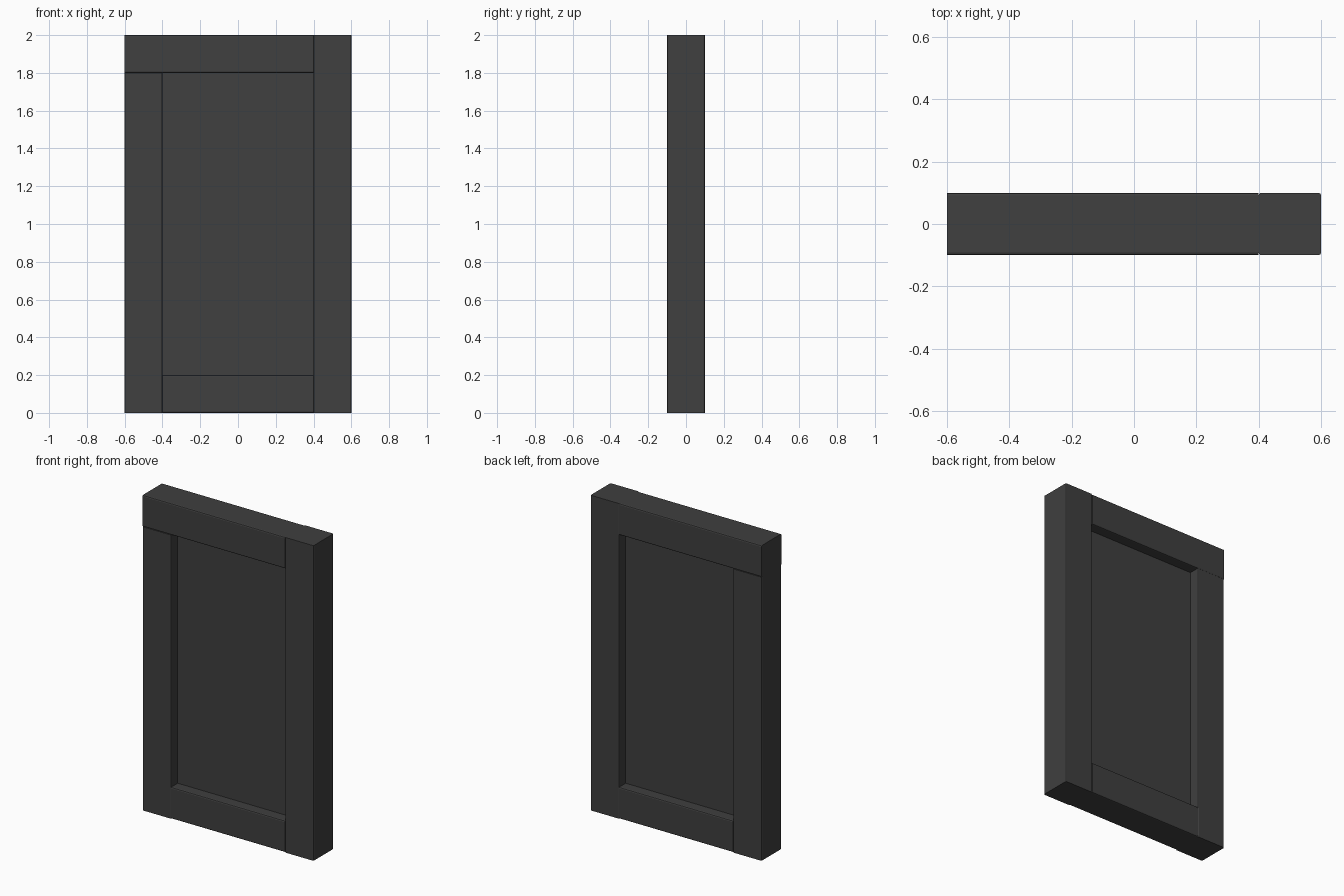
import bpy
import bmesh

if "Cube" in bpy.data.objects:
    bpy.data.objects.remove(bpy.data.objects["Cube"], do_unlink=True)

charcoal = bpy.data.materials.new("charcoal grey")
charcoal.use_nodes = True
colour = (0.05, 0.05, 0.05, 1)
charcoal.diffuse_color = colour
charcoal.node_tree.nodes["Principled BSDF"].inputs["Base Color"].default_value = colour

WIDTH, HEIGHT, DEPTH = 1.2, 2.0, 0.2
BOARD = 0.2
BEVEL = 0.008


def board(name, x0, x1, z0, z1, depth=DEPTH, grain=None):
    """Box spanning x0..x1 and z0..z1, with the edges along the grain axis eased."""
    bm = bmesh.new()
    bmesh.ops.create_cube(bm, size=1)
    for v in bm.verts:
        v.co.x = x1 if v.co.x > 0 else x0
        v.co.y *= depth
        v.co.z = z1 if v.co.z > 0 else z0
    if grain is not None:
        long_edges = [e for e in bm.edges
                      if abs(e.verts[0].co[grain] - e.verts[1].co[grain]) > BEVEL]
        bmesh.ops.bevel(bm, geom=long_edges, offset=BEVEL, segments=2,
                        profile=0.5, affect='EDGES')
    mesh = bpy.data.meshes.new(name)
    bm.to_mesh(mesh)
    bm.free()
    mesh.materials.append(charcoal)
    obj = bpy.data.objects.new(name, mesh)
    bpy.context.collection.objects.link(obj)
    return obj


side = WIDTH / 2
inner = side - BOARD
top = HEIGHT - BOARD

# Frame: full-height left stile, top rail over the right stile, bottom rail between
board("left_stile", inner, side, 0, HEIGHT, grain=2)
board("right_stile", -side, -inner, 0, top, grain=2)
board("top_rail", -side, inner, top, HEIGHT, grain=0)
board("bottom_rail", -inner, inner, 0, BOARD, grain=0)

# Recessed centre panel, tucked slightly into the frame
tuck = 0.01
board("centre_panel", -inner - tuck, inner + tuck, BOARD - tuck, top + tuck, depth=DEPTH / 3)
